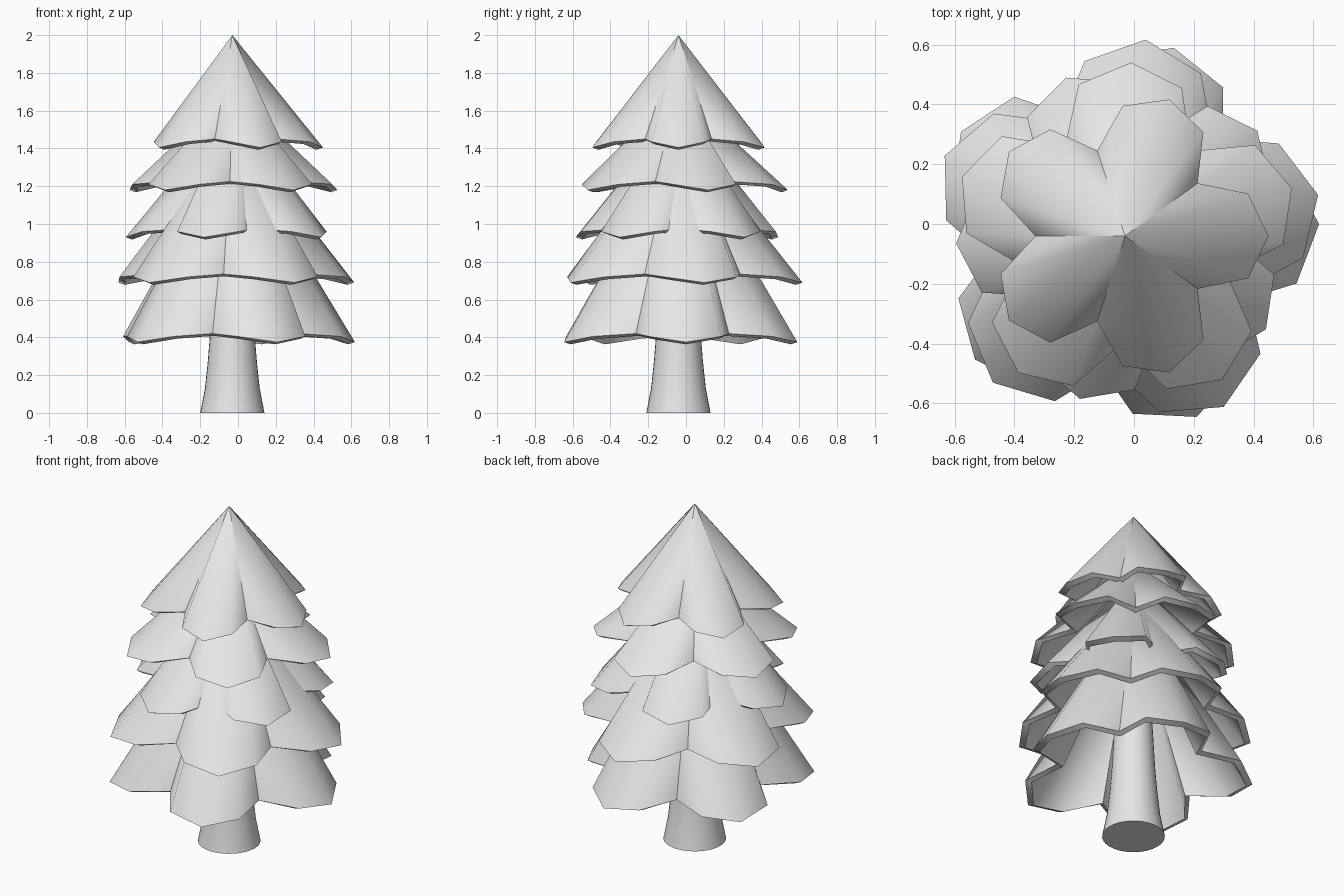
import bpy, bmesh, math
from math import cos, sin, radians

if "Cube" in bpy.data.objects:
    bpy.data.objects.remove(bpy.data.objects["Cube"], do_unlink=True)

CX, CY = -0.03, -0.04      # axis of the tree
LOBES = 5

grey = bpy.data.materials.new("plain_grey")
grey.use_nodes = True
colour = (0.8, 0.8, 0.8, 1)
grey.diffuse_color = colour
grey.node_tree.nodes["Principled BSDF"].inputs["Base Color"].default_value = colour


def finish(name, bm, angle):
    bmesh.ops.recalc_face_normals(bm, faces=bm.faces)
    mesh = bpy.data.meshes.new(name)
    bm.to_mesh(mesh)
    bm.free()
    mesh.materials.append(grey)
    ob = bpy.data.objects.new(name, mesh)
    bpy.context.collection.objects.link(ob)
    bpy.ops.object.select_all(action='DESELECT')
    ob.select_set(True)
    bpy.context.view_layer.objects.active = ob
    bpy.ops.object.shade_smooth_by_angle(angle=radians(angle))


def ring(bm, points):
    return [bm.verts.new((CX + r * cos(a), CY + r * sin(a), z)) for r, a, z in points]


def bridge(bm, lower, upper):
    n = len(lower)
    for i in range(n):
        j = (i + 1) % n
        bm.faces.new((lower[i], lower[j], upper[j], upper[i]))


def fan(bm, rim, apex):
    for i in range(len(rim)):
        bm.faces.new((rim[i], rim[(i + 1) % len(rim)], apex))


def foliage(name, phase, tip, shoulder, notch, z, apex_z):
    """Hollow cone whose rim is cut into five pointed lobes."""
    # angle from the lobe tip, radius, rise above the tip
    lobe = ((-36, notch, 0.045), (-19, shoulder, 0.03), (0, tip, 0), (19, shoulder, 0.03))
    rim = [(r, radians(phase + 360 / LOBES * k + a), z + dz)
           for k in range(LOBES) for a, r, dz in lobe]
    bm = bmesh.new()
    outer = ring(bm, rim)
    inner = ring(bm, [(r - 0.035, a, h - 0.012) for r, a, h in rim])
    fan(bm, outer, bm.verts.new((CX, CY, apex_z)))
    fan(bm, inner, bm.verts.new((CX, CY, apex_z - 0.08)))
    bridge(bm, inner, outer)
    finish(name, bm, 62)


# foliage tiers, from the top down
foliage("foliage_top", 0, 0.48, 0.435, 0.30, 1.405, 2.0)
foliage("foliage_upper", 16, 0.58, 0.53, 0.36, 1.18, 1.71)
foliage("foliage_middle", 38.5, 0.565, 0.515, 0.33, 0.93, 1.61)
foliage("foliage_lower", 12, 0.66, 0.60, 0.44, 0.69, 1.52)
foliage("foliage_bottom", 3.5, 0.65, 0.595, 0.42, 0.375, 1.45)

# trunk, flared at the foot
bm = bmesh.new()
SIDES = 32
profile = ((0.17, 0), (0.145, 0.13), (0.13, 0.27), (0.118, 0.42), (0.10, 0.75))
rings = [ring(bm, [(r, 2 * math.pi * i / SIDES, z) for i in range(SIDES)]) for r, z in profile]
for lower, upper in zip(rings, rings[1:]):
    bridge(bm, lower, upper)
bm.faces.new(rings[0])
bm.faces.new(rings[-1])
finish("trunk", bm, 40)
